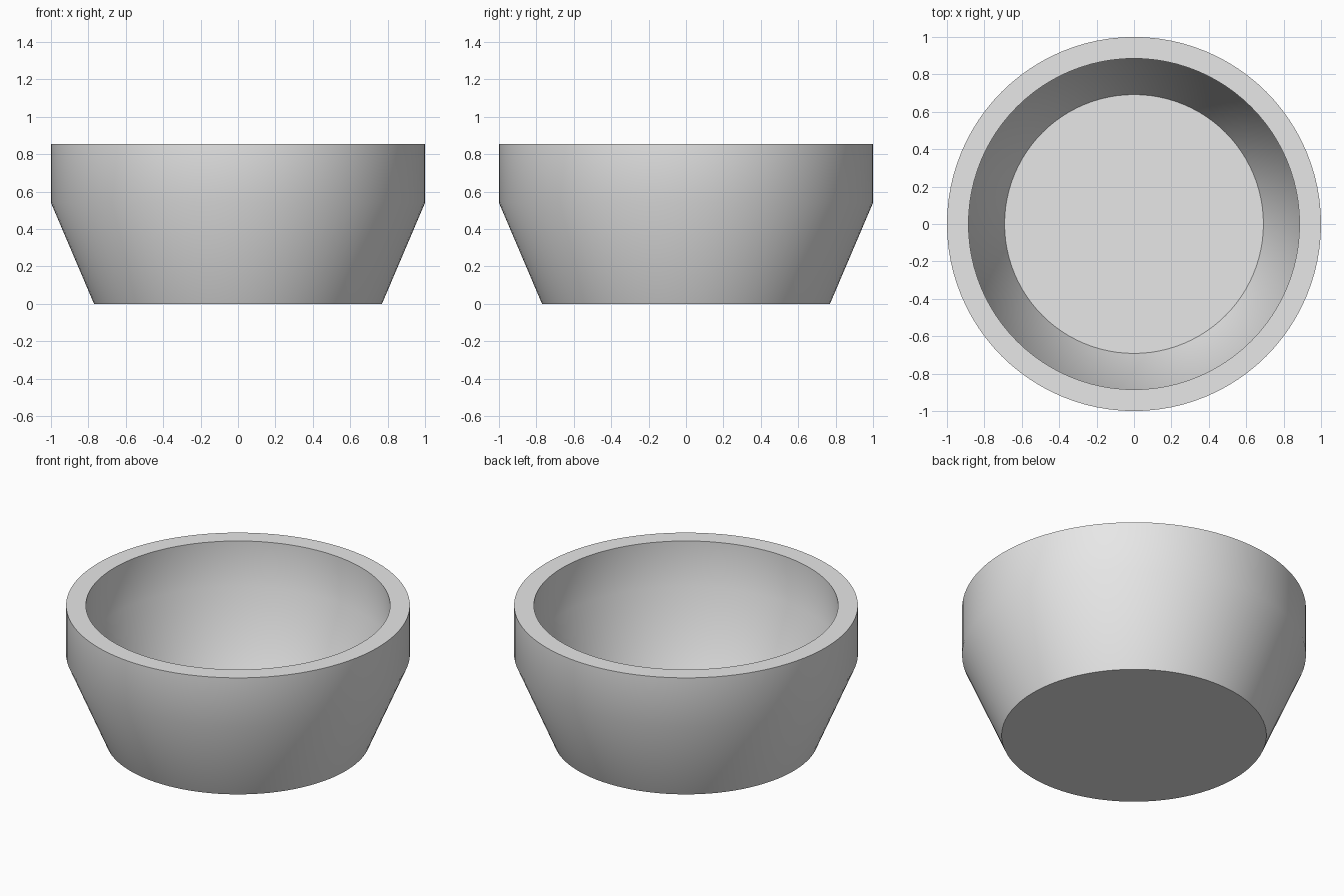
import bpy
import bmesh
import math

cube = bpy.data.objects.get("Cube")
if cube:
    bpy.data.objects.remove(cube, do_unlink=True)

# Plain grey material
grey = bpy.data.materials.new("plain_grey")
grey.use_nodes = True
colour = (0.8, 0.8, 0.8, 1)
grey.diffuse_color = colour
grey.node_tree.nodes["Principled BSDF"].inputs["Base Color"].default_value = colour

# Wall profile (radius, height): outside from the base up, over the rim, down to the inner floor
profile = [(0, 0), (0.77, 0), (1, 0.54), (1, 0.855),
           (0.885, 0.855), (0.885, 0.563), (0.692, 0.115), (0, 0.115)]

# Bowl turned around the vertical axis
bm = bmesh.new()
verts = [bm.verts.new((r, 0, z)) for r, z in profile]
edges = [bm.edges.new(pair) for pair in zip(verts, verts[1:])]
bmesh.ops.spin(bm, geom=verts + edges, cent=(0, 0, 0), axis=(0, 0, 1),
               angle=math.tau, steps=96, use_duplicate=False)
bmesh.ops.remove_doubles(bm, verts=bm.verts, dist=0.0005)
bmesh.ops.recalc_face_normals(bm, faces=bm.faces)

mesh = bpy.data.meshes.new("bowl")
bm.to_mesh(mesh)
bm.free()
mesh.materials.append(grey)
bowl = bpy.data.objects.new("bowl", mesh)
bpy.context.collection.objects.link(bowl)

# Smooth walls with crisp rim and base edges
bpy.ops.object.select_all(action="DESELECT")
bowl.select_set(True)
bpy.context.view_layer.objects.active = bowl
bpy.ops.object.shade_smooth_by_angle(angle=math.radians(30))
